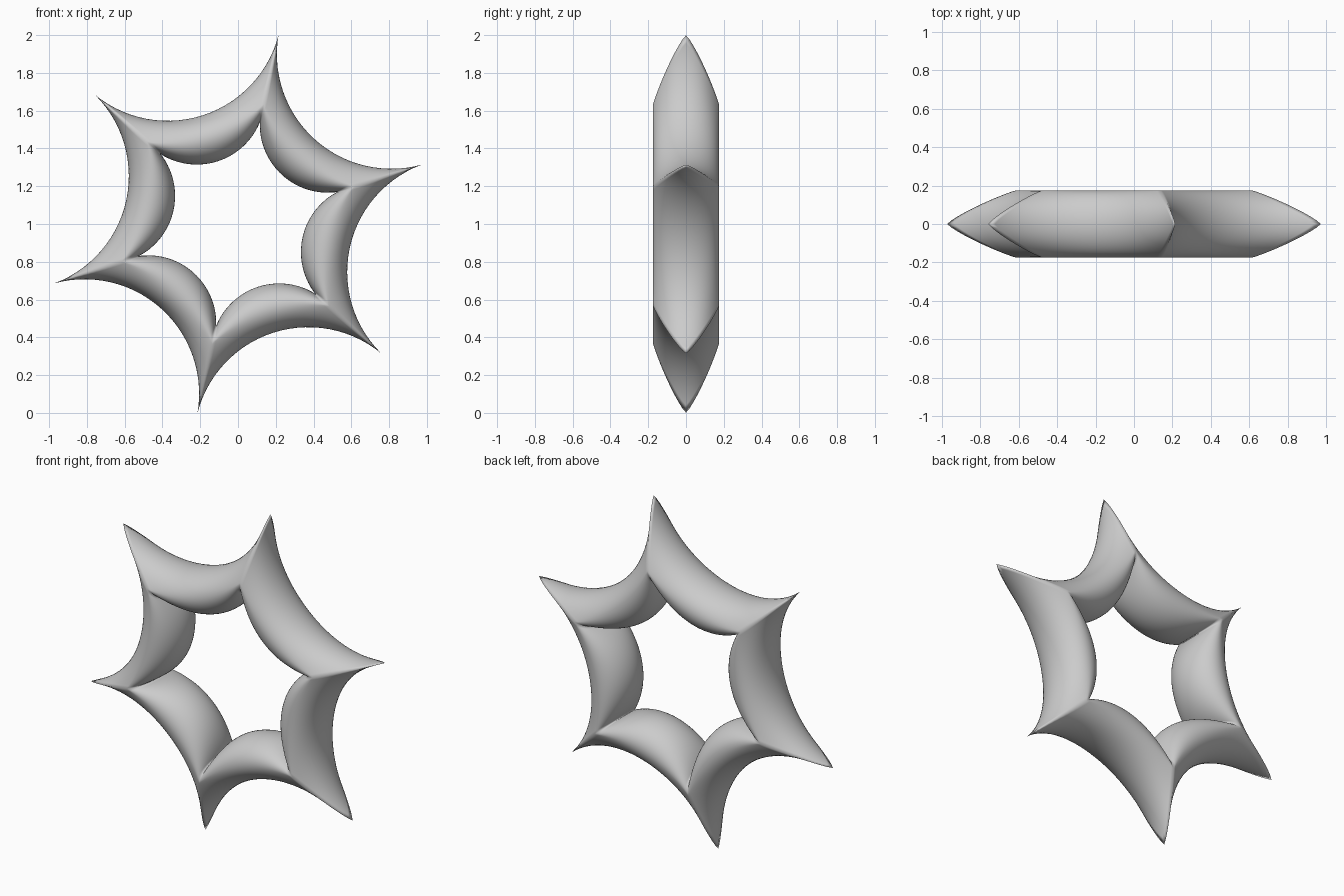
import bpy, bmesh
from math import sin, cos, asin, pi, radians, sqrt

if "Cube" in bpy.data.objects:
    bpy.data.objects.remove(bpy.data.objects["Cube"])

POINTS, STEPS, SIDES = 6, 28, 56
HALF = pi / POINTS
FIRST_TIP = radians(77.9)
DEPTH = 0.175


def radii(phi):
    """Radius mid-segment and radius at the star tip for one section angle."""
    c, s = cos(phi), abs(sin(phi))
    mid = 0.477 + 0.128 * c
    if c > 0:
        tip = 0.645 + 0.377 * max(0, 1 - s ** 1.2) ** 0.9
    else:
        tip = 0.645 + 0.095 * c
    return mid, tip


def arc_point(phi, t):
    """Point on the arc bowed toward the centre between two tips, t in -1..1."""
    mid, tip = radii(phi)
    sag, chord = tip * cos(HALF) - mid, tip * sin(HALF)
    rho = (chord ** 2 + sag ** 2) / (2 * sag)
    a = asin(chord / rho) * t
    return mid + rho * (1 - cos(a)), rho * sin(a)


# Inflated star ring: closed grid of sections around the six arcs
bm = bmesh.new()
rings = []
for k in range(POINTS):
    m = FIRST_TIP + HALF + k * 2 * HALF
    for i in range(STEPS):
        ring = []
        for j in range(SIDES):
            phi = 2 * pi * j / SIDES
            u, v = arc_point(phi, 2 * i / STEPS - 1)
            ring.append(bm.verts.new((u * cos(m) - v * sin(m), DEPTH * sin(phi),
                                      1.0 + u * sin(m) + v * cos(m))))
        rings.append(ring)
for n, a in enumerate(rings):
    b = rings[(n + 1) % len(rings)]
    for j in range(SIDES):
        q = (j + 1) % SIDES
        bm.faces.new((a[j], a[q], b[q], b[j])).smooth = True
bmesh.ops.recalc_face_normals(bm, faces=bm.faces)

mesh = bpy.data.meshes.new("star_ring")
bm.to_mesh(mesh)
bm.free()
bpy.context.collection.objects.link(bpy.data.objects.new("star_ring", mesh))
